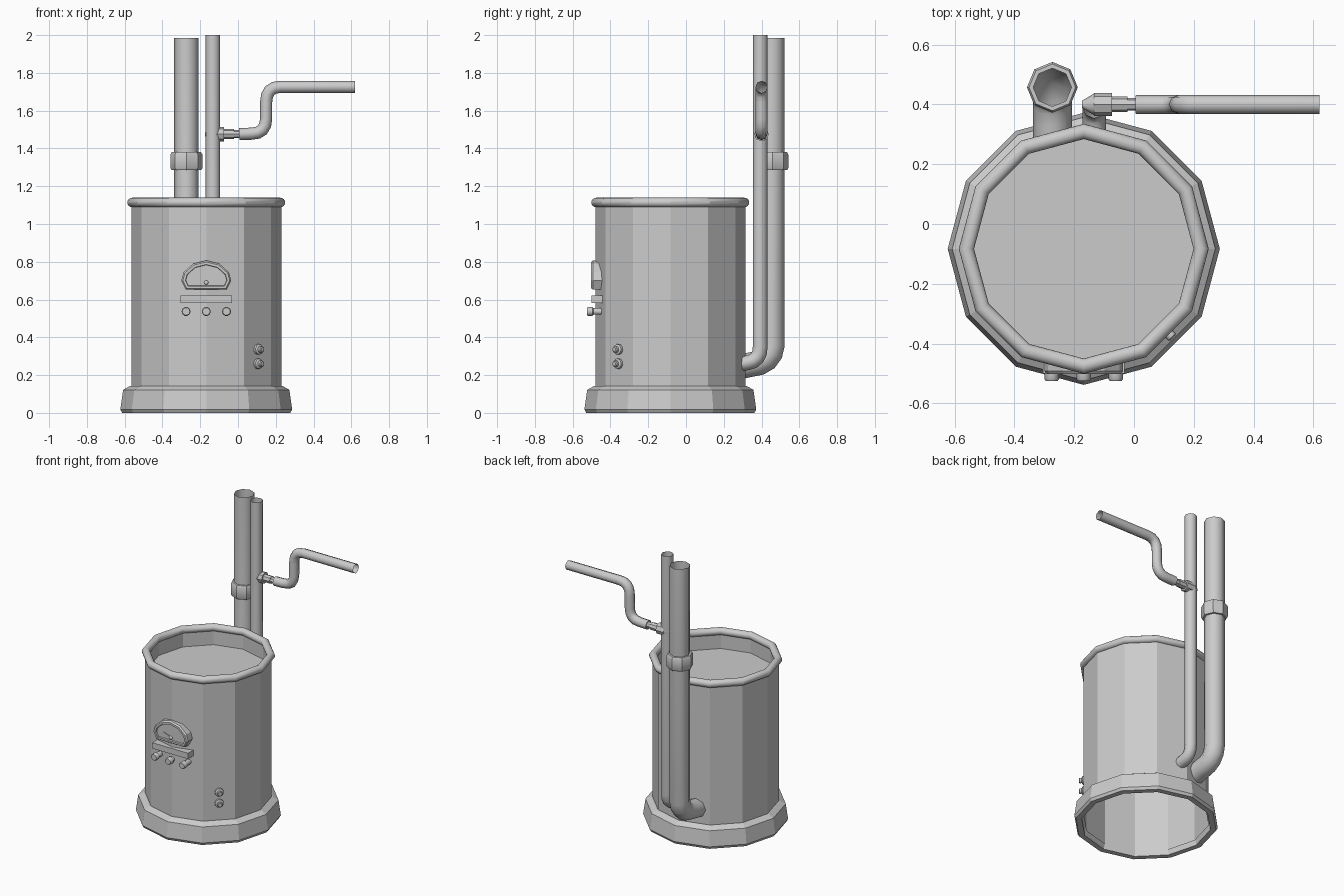
import bpy, bmesh, math
from mathutils import Vector, Matrix

if "Cube" in bpy.data.objects:
    bpy.data.objects.remove(bpy.data.objects["Cube"])

CX, CY = -0.168, -0.083          # drum axis


def finish(name, bm, angle=None):
    bmesh.ops.remove_doubles(bm, verts=bm.verts, dist=1e-5)
    bmesh.ops.recalc_face_normals(bm, faces=bm.faces)
    mesh = bpy.data.meshes.new(name)
    bm.to_mesh(mesh)
    bm.free()
    ob = bpy.data.objects.new(name, mesh)
    bpy.context.collection.objects.link(ob)
    if angle:
        bpy.ops.object.select_all(action='DESELECT')
        ob.select_set(True)
        bpy.context.view_layer.objects.active = ob
        bpy.ops.object.shade_smooth_by_angle(angle=math.radians(angle))
    return ob


def skin(bm, rings, closed=False):
    rows = [[bm.verts.new(p) for p in ring] for ring in rings]
    n = len(rows[0])
    pairs = list(zip(rows, rows[1:])) + ([(rows[-1], rows[0])] if closed else [])
    for a, b in pairs:
        for i in range(n):
            j = (i + 1) % n
            bm.faces.new((a[i], a[j], b[j], b[i]))


def lathe(name, profile, sides, loc, axis=(0, 0, 1), closed=False, angle=None):
    """Revolve (radius, height) points about an axis through loc."""
    turn = Vector((0, 0, 1)).rotation_difference(Vector(axis))
    bm = bmesh.new()
    rings = []
    for r, h in profile:
        r = max(r, 1e-7)
        rings.append([turn @ Vector((r * math.cos(math.tau * i / sides),
                                     r * math.sin(math.tau * i / sides), h)) + Vector(loc)
                      for i in range(sides)])
    skin(bm, rings, closed)
    return finish(name, bm, angle)


def tube(name, path, radius, normal, sides=8):
    """Open pipe with mitred bends along a path lying in one plane."""
    pts, n = [Vector(p) for p in path], Vector(normal)
    bm = bmesh.new()
    rings = []
    for i, p in enumerate(pts):
        d0 = (p - pts[max(i - 1, 0)]).normalized()
        d1 = (pts[min(i + 1, len(pts) - 1)] - p).normalized()
        t = (d0 + d1).normalized()
        b = t.cross(n) / max(t.dot(d0), t.dot(d1))
        rings.append([p + radius * (math.cos(math.tau * k / sides) * n
                                    + math.sin(math.tau * k / sides) * b) for k in range(sides)])
    skin(bm, rings)
    return finish(name, bm, 50)


def bend(a, corner, c, steps=4):
    """Rounded corner between two points."""
    a, k, c = Vector(a), Vector(corner), Vector(c)
    return [a * (1 - t) ** 2 + k * 2 * t * (1 - t) + c * t * t
            for t in (i / steps for i in range(steps + 1))]


def prism(name, outline, y_back, y_front, rim=0, depth=0):
    """Extrude an (x, z) outline forward; optional recessed front."""
    bm = bmesh.new()
    back = bm.faces.new([bm.verts.new((x, y_back, z)) for x, z in outline])
    ext = bmesh.ops.extrude_face_region(bm, geom=[back], use_keep_orig=True)
    for v in [g for g in ext['geom'] if isinstance(g, bmesh.types.BMVert)]:
        v.co.y = y_front
    front = [g for g in ext['geom'] if isinstance(g, bmesh.types.BMFace)][0]
    bmesh.ops.recalc_face_normals(bm, faces=bm.faces)
    if rim:
        bmesh.ops.inset_region(bm, faces=[front], thickness=0.008)
        for v in front.verts:
            v.co.y -= 0.01
        bmesh.ops.inset_region(bm, faces=[front], thickness=rim)
        bmesh.ops.inset_region(bm, faces=[front], thickness=0.002)
        for v in front.verts:
            v.co.y += depth
    return finish(name, bm)


# Drum: flared base ring, body, inner floor and rolled rim
axis_loc = (CX, CY, 0)
lathe("base_ring", [(0.408, 0), (0.445, 0), (0.455, 0.018), (0.44, 0.122), (0.405, 0.142),
                    (0.397, 0.142)], 12, axis_loc, closed=True)
lathe("drum_body", [(0.397, 0.03), (0.397, 1.10)], 12, axis_loc)
lathe("drum_lid", [(0.378, 1.11), (0.378, 1.0), (0, 1.0)], 12, axis_loc)
lathe("top_rim", [(0.3925 + 0.0255 * math.cos(math.tau * k / 16),
                   1.114 + 0.025 * math.sin(math.tau * k / 16)) for k in range(16)],
      12, axis_loc, closed=True, angle=25)

# Gauge with recessed dial and needle
half = [(0.108, 0.653), (0.132, 0.70), (0.12, 0.745), (0.07, 0.79)]
outline = ([(CX + x, z) for x, z in half] + [(CX, 0.807)]
           + [(CX - x, z) for x, z in reversed(half)])
prism("gauge", outline, -0.44, -0.492, rim=0.014, depth=0.012)
prism("needle", [(CX + 0.004, 0.684), (CX + 0.006, 0.696), (CX - 0.054, 0.715)], -0.488, -0.496)
lathe("needle_hub", [(0.012, 0), (0.012, 0.01), (0.007, 0.014), (0, 0.014)], 8,
      (CX, -0.488, 0.69), (0, -1, 0), angle=50)

# Bar and three knobs under the gauge
prism("label_bar", [(CX - 0.137, 0.582), (CX + 0.137, 0.582), (CX + 0.137, 0.622),
                    (CX - 0.137, 0.622)], -0.44, -0.5)
for i in (-1, 0, 1):
    lathe(f"knob_{i + 2}", [(0.018, 0), (0.018, 0.045), (0.024, 0.05), (0.024, 0.074),
                            (0.02, 0.08), (0, 0.08)], 10,
          (CX + i * 0.107, -0.445, 0.537), (0, -1, 0), angle=40)

# Two plugs on the side facet
d = Vector((1, -1, 0)).normalized()
for i, z in enumerate((0.26, 0.336)):
    lathe(f"plug_{i + 1}", [(0.028, -0.01), (0.028, 0.014), (0.02, 0.02), (0.017, 0.02),
                            (0.017, 0.034), (0.012, 0.038), (0, 0.038)], 10,
          Vector((CX, CY, z)) + d * 0.383, d, angle=40)

# Large flue with collar
X = -0.273
tube("large_pipe", [(X, 0.457, 1.985)] + bend((X, 0.457, 0.36), (X, 0.45, 0.265), (X, 0.34, 0.255))
     + [(X, 0.26, 0.24)], 0.065, (1, 0, 0))
lathe("large_pipe_collar", [(0.064, 1.285), (0.078, 1.285), (0.085, 1.297), (0.085, 1.367),
                            (0.078, 1.38), (0.064, 1.38)], 8, (X, 0.457, 0), angle=30)

# Small riser
X = -0.133
tube("small_pipe", [(X, 0.393, 2.0)] + bend((X, 0.393, 0.35), (X, 0.393, 0.275), (X, 0.325, 0.265))
     + [(X, 0.26, 0.255)], 0.039, (1, 0, 0))

# Branch: stepped fitting, then the double-bent outlet
Y = 0.40
lathe("branch_fitting", [(0.012, -0.174), (0.036, -0.134), (0.038, -0.134), (0.038, -0.074),
                         (0.026, -0.074), (0.026, -0.022), (0.021, -0.022), (0.021, 0.008),
                         (0.03, 0.008)], 8, (0, Y, 1.476), (1, 0, 0), angle=40)
tube("branch_pipe", [(0.006, Y, 1.476)]
     + bend((0.07, Y, 1.478), (0.149, Y, 1.478), (0.149, Y, 1.56))
     + bend((0.149, Y, 1.645), (0.149, Y, 1.726), (0.225, Y, 1.726))
     + [(0.62, Y, 1.726)], 0.032, (0, 1, 0))
